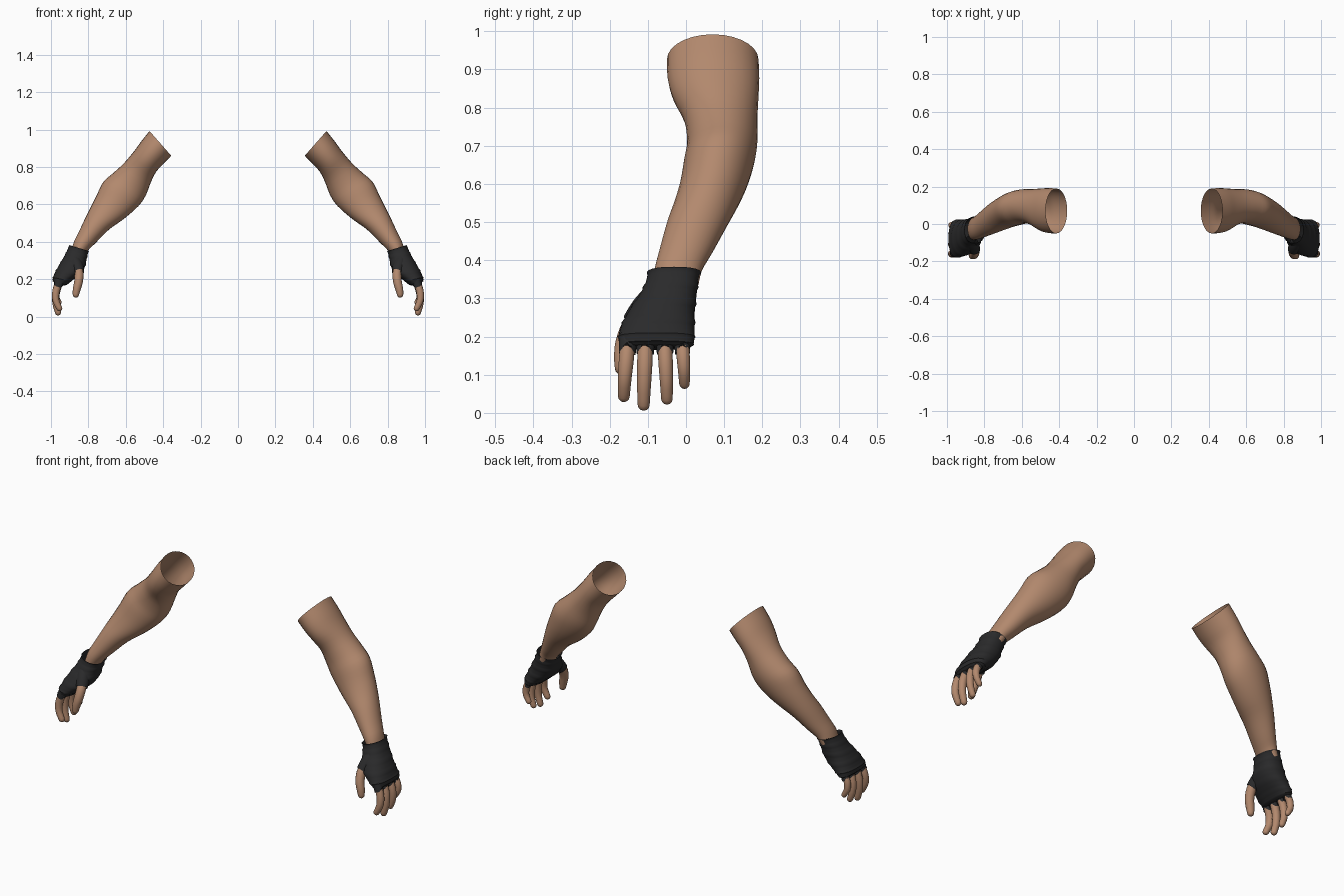
import bpy, bmesh, math
from mathutils import Vector

if "Cube" in bpy.data.objects:
    bpy.data.objects.remove(bpy.data.objects["Cube"])


def material(name, rgb):
    m = bpy.data.materials.new(name)
    m.diffuse_color = (*rgb, 1)
    m.use_nodes = True
    m.node_tree.nodes["Principled BSDF"].inputs["Base Color"].default_value = m.diffuse_color
    return m


SKIN = material("skin", (0.45, 0.25, 0.155))
GLOVE = material("black_fabric", (0.023, 0.023, 0.024))


def smooth_rows(rows, steps):
    """Catmull-Rom interpolation between rows of numbers."""
    out = []
    for i in range(len(rows) - 1):
        p0, p1, p2 = rows[max(i - 1, 0)], rows[i], rows[i + 1]
        p3 = rows[min(i + 2, len(rows) - 1)]
        for s in range(steps):
            t = s / steps
            out.append([0.5 * (2 * b + (c - a) * t + (2 * a - 5 * b + 4 * c - d) * t * t
                               + (3 * b - a - 3 * c + d) * t ** 3)
                        for a, b, c, d in zip(p0, p1, p2, p3)])
    out.append(list(rows[-1]))
    return out


def skin_rings(name, rings, mat, cap=False):
    """Join rings of points into a tube and mirror it to the other side."""
    bm = bmesh.new()
    loops = [[bm.verts.new(p) for p in ring] for ring in rings]
    n = len(loops[0])
    for a, b in zip(loops, loops[1:]):
        for i in range(n):
            j = (i + 1) % n
            bm.faces.new((a[i], a[j], b[j], b[i]))
    if cap:
        bm.faces.new(loops[-1])
    bmesh.ops.recalc_face_normals(bm, faces=bm.faces)
    # an open tube must face away from its own axis
    bm.normal_update()
    bm.faces.ensure_lookup_table()
    f = bm.faces[0]
    mid = sum((v.co for v in loops[0]), Vector((0, 0, 0))) / n
    if f.normal.dot(f.calc_center_median() - mid) < 0:
        bmesh.ops.reverse_faces(bm, faces=bm.faces)
    me = bpy.data.meshes.new(name)
    bm.to_mesh(me)
    bm.free()
    me.materials.append(mat)
    ob = bpy.data.objects.new(name, me)
    bpy.context.collection.objects.link(ob)
    mirror = ob.modifiers.new("mirror", "MIRROR")
    mirror.use_axis[0] = True
    return ob


def loft(rows, n=28, power=1.0):
    """Rows: inner x, z, outer x, z, front y, back y of each cross-section."""
    rings = []
    for xl, zl, xu, zu, y0, y1 in rows:
        c = Vector(((xl + xu) / 2, (y0 + y1) / 2, (zl + zu) / 2))
        u, v = Vector(((xu - xl) / 2, 0, (zu - zl) / 2)), Vector((0, (y1 - y0) / 2, 0))
        ring = []
        for k in range(n):
            a = 2 * math.pi * k / n
            ca, sa = math.cos(a), math.sin(a)
            ring.append(c + u * math.copysign(abs(ca) ** power, ca)
                        + v * math.copysign(abs(sa) ** power, sa))
        rings.append(ring)
    return rings


def tube(rows, n=14):
    """Rows: x, y, z, radius along a path."""
    rings = []
    for i, r in enumerate(rows):
        a, b = rows[max(i - 1, 0)], rows[min(i + 1, len(rows) - 1)]
        d = (Vector(b[:3]) - Vector(a[:3])).normalized()
        u = Vector((0, 1, 0)).cross(d).normalized()
        v = d.cross(u)
        rings.append([Vector(r[:3]) + r[3] * (u * math.cos(2 * math.pi * k / n)
                                              + v * math.sin(2 * math.pi * k / n))
                      for k in range(n)])
    return rings


def finger_rows(points):
    """Smooth the path and round off the tip."""
    rows = smooth_rows(points, 3)
    tip, before = Vector(rows[-1][:3]), Vector(rows[-2][:3])
    d, r = (tip - before).normalized(), rows[-1][3]
    for a in (30, 55, 78):
        t = math.radians(a)
        rows.append([*(tip + d * r * math.sin(t)), r * math.cos(t)])
    return rows


# Bare arm: open sleeve from upper arm to wrist
arm = [(.357, .86, .473, .992, -.05, .19), (.40, .815, .515, .94, -.048, .192),
       (.437, .775, .555, .885, -.035, .19), (.465, .72, .61, .82, -.005, .187),
       (.49, .655, .67, .765, .003, .187), (.52, .605, .72, .72, -.005, .18),
       (.565, .56, .755, .65, -.015, .163), (.62, .515, .785, .59, -.03, .14),
       (.69, .465, .815, .53, -.05, .11), (.76, .395, .85, .455, -.07, .07),
       (.80, .355, .877, .40, -.082, .043), (.825, .32, .89, .355, -.085, .033)]
skin_rings("arm", loft(smooth_rows(arm, 3)), SKIN)

# Fabric hand wrap with slight ridges, open at the cuff
hand = [(.798, .350, .902, .383, -.100, .037), (.806, .325, .915, .350, -.107, .031),
        (.812, .295, .935, .312, -.125, .027), (.822, .258, .957, .275, -.150, .023),
        (.855, .218, .977, .238, -.170, .022), (.893, .188, .989, .210, -.177, .022),
        (.912, .172, .990, .193, -.174, .020), (.930, .165, .982, .180, -.165, .012)]
rows = smooth_rows(hand, 4)
for i, r in enumerate(rows):
    if i % 5 == 0:
        r[0], r[2], r[4], r[5] = r[0] - .003, r[2] + .003, r[4] - .003, r[5] + .003
skin_rings("hand_wrap", loft(rows, 28, 0.85), GLOVE, cap=True)

# Fingers: base y, tip y, tip z, tip x, radius
fingers = {"index": (-.152, -.163, .044, .955, .0185), "middle": (-.106, -.111, .022, .962, .019),
           "ring": (-.056, -.050, .037, .960, .018), "little": (-.010, -.004, .077, .957, .0165)}
for name, (y0, y1, z1, x1, r) in fingers.items():
    z0 = .19
    path = [(.952, y0, z0, r * 1.05),
            (.972, y0 * .6 + y1 * .4, z0 + (z1 - z0) * .35, r * 1.08),
            (.974, y0 * .2 + y1 * .8, z0 + (z1 - z0) * .7, r * .98),
            (x1, y1, z1, r * .85)]
    skin_rings(name + "_finger", tube(finger_rows(path)), SKIN, cap=True)
    # Short sleeve, cut higher over the knuckle so points hang between fingers
    rings = tube(smooth_rows([(.948, y0, .205, r * 1.3), (.956, y0, .182, r * 1.3),
                              (.963, y0 * .8 + y1 * .2, .160, r * 1.22)], 2))
    mid = sum(rings[-1], Vector((0, 0, 0))) / len(rings[-1])
    for p in rings[-1]:
        p.z += .022 * max(0, 1 - abs(p.y - mid.y) / r) - .004
    skin_rings(name + "_sleeve", rings, GLOVE)

# Thumb and its sleeve
thumb = [(.858, -.118, .262, .024), (.850, -.145, .228, .024), (.853, -.162, .185, .023),
         (.862, -.168, .148, .021), (.867, -.170, .118, .017)]
skin_rings("thumb", tube(finger_rows(thumb)), SKIN, cap=True)
sleeve = [(.876, -.085, .310, .030), (.862, -.112, .272, .034), (.850, -.140, .236, .029)]
skin_rings("thumb_sleeve", tube(smooth_rows(sleeve, 3), 18), GLOVE)

# Smooth shading on every part
for ob in bpy.context.collection.objects:
    ob.select_set(True)
    bpy.context.view_layer.objects.active = ob
bpy.ops.object.shade_smooth_by_angle(angle=math.radians(50))
